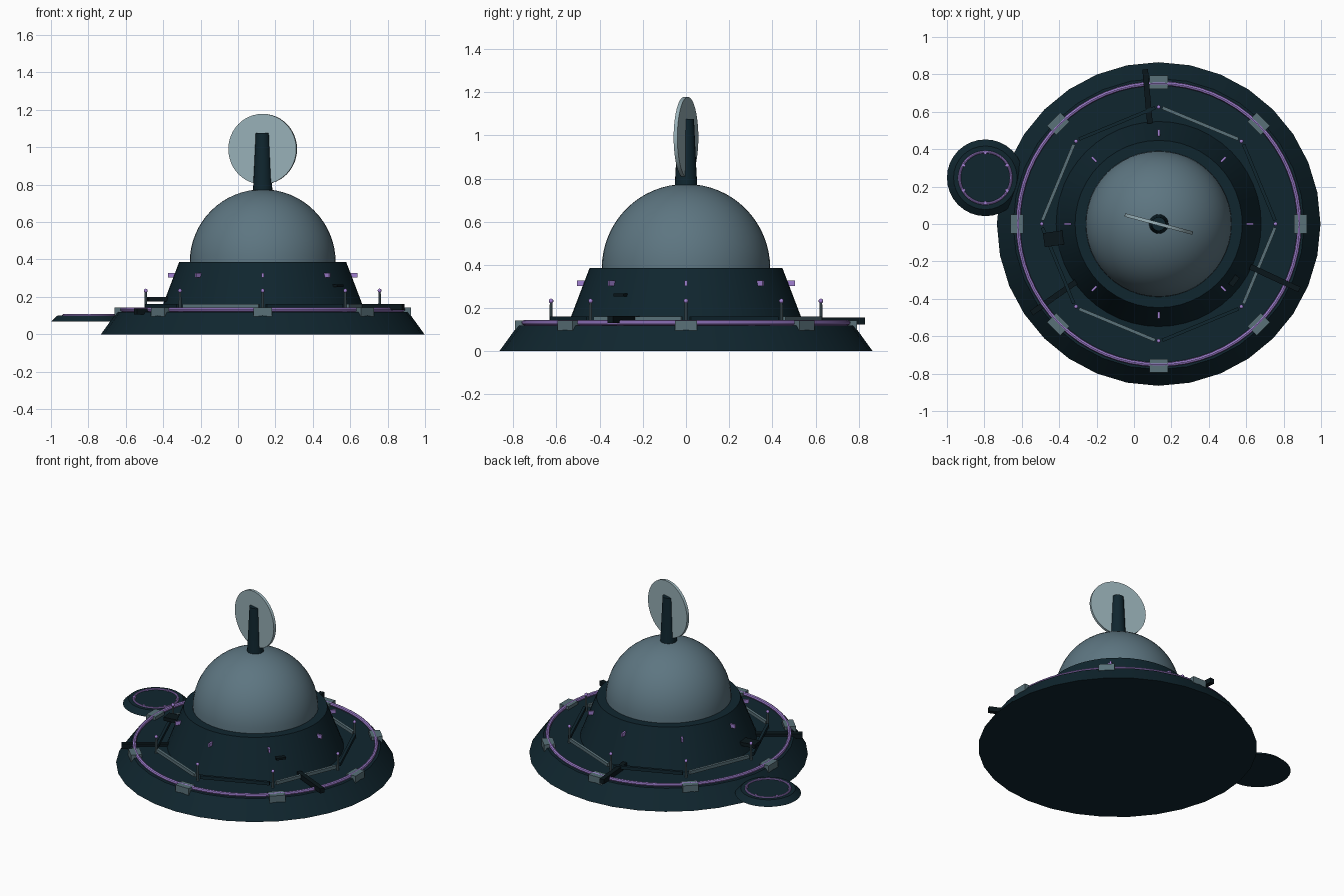
import bpy
import math
from mathutils import Vector

cube = bpy.data.objects.get("Cube")
if cube:
    bpy.data.objects.remove(cube, do_unlink=True)

CX = 0.132  # axis of the main structure


def material(name, rgb):
    m = bpy.data.materials.new(name)
    m.use_nodes = True
    m.diffuse_color = (*rgb, 1)
    m.node_tree.nodes["Principled BSDF"].inputs["Base Color"].default_value = (*rgb, 1)
    return m


hull = material("dark teal hull", (0.005, 0.019, 0.028))
black = material("near black trim", (0.003, 0.008, 0.011))
steel = material("grey blue steel", (0.10, 0.165, 0.19))
glass = material("grey blue dome", (0.11, 0.18, 0.22))
pale = material("pale dish", (0.31, 0.43, 0.47))
purple = material("purple light", (0.36, 0.22, 0.65))


def finish(name, mat, smooth=True):
    o = bpy.context.object
    o.name = name
    o.data.materials.clear()
    o.data.materials.append(mat)
    if smooth:
        bpy.ops.object.shade_smooth_by_angle(angle=math.radians(35))
    return o


def frustum(name, mat, r1, r2, z1, z2, x=CX, y=0, sides=32):
    bpy.ops.mesh.primitive_cone_add(vertices=sides, radius1=r1, radius2=r2, depth=z2 - z1,
                                    location=(x, y, (z1 + z2) / 2))
    return finish(name, mat)


def ring(name, mat, r, thick, z, x=CX, y=0):
    bpy.ops.mesh.primitive_torus_add(major_radius=r, minor_radius=thick, major_segments=64,
                                     minor_segments=8, location=(x, y, z))
    return finish(name, mat)


def polar(r, deg, z, x=CX, y=0):
    a = math.radians(deg)
    return Vector((x + r * math.cos(a), y + r * math.sin(a), z))


def radial_box(name, mat, r, deg, z, size, x=CX, y=0):
    # size is radial length, tangential width, height
    bpy.ops.mesh.primitive_cube_add(size=1, location=polar(r, deg, z, x, y),
                                    rotation=(0, 0, math.radians(deg)))
    o = bpy.context.object
    o.scale = size
    return finish(name, mat, False)


# Main body
frustum("base_platform", hull, 0.865, 0.778, 0, 0.12)
frustum("tower_drum", hull, 0.55, 0.447, 0.115, 0.385, sides=48)

# Dome: upper half of a sphere built as a lathed arc
arc = [(0.39 * math.cos(i * math.pi / 32), 0.385 + 0.39 * math.sin(i * math.pi / 32)) for i in range(16)]
N = 48
verts = [polar(r, 360 * j / N, z) for r, z in arc for j in range(N)] + [Vector((CX, 0, 0.775))]
faces = [(i * N + j, i * N + (j + 1) % N, (i + 1) * N + (j + 1) % N, (i + 1) * N + j)
         for i in range(len(arc) - 1) for j in range(N)]
last = (len(arc) - 1) * N
faces += [(last + j, last + (j + 1) % N, len(verts) - 1) for j in range(N)]
mesh = bpy.data.meshes.new("dome")
mesh.from_pydata(verts, [], faces)
dome = bpy.data.objects.new("dome", mesh)
bpy.context.collection.objects.link(dome)
bpy.ops.object.select_all(action="DESELECT")
dome.select_set(True)
bpy.context.view_layer.objects.active = dome
finish("dome", glass)

# Mast and upright dish
frustum("mast_foot", hull, 0.053, 0.047, 0.75, 0.86, sides=20)
frustum("mast", hull, 0.047, 0.037, 0.86, 1.075, sides=20)
bpy.ops.mesh.primitive_cylinder_add(vertices=48, radius=0.188, depth=0.018, location=(CX, 0, 0.99),
                                    rotation=(math.pi / 2, 0, math.radians(-15)))
finish("dish", pale)

# Light ring around the deck with its clamps, tower lights, posts and rails
ring("deck_light_ring", purple, 0.752, 0.012, 0.132)
for k in range(8):
    deg = 45 * k
    radial_box("ring_clamp", steel, 0.758, deg, 0.119, (0.07, 0.1, 0.046))
    radial_box("tower_light", purple, 0.488, deg, 0.315, (0.036, 0.012, 0.025))
    post = polar(0.625, deg, 0)
    frustum("rail_post", steel, 0.008, 0.006, 0.115, 0.23, post.x, post.y, 8)
    bpy.ops.mesh.primitive_uv_sphere_add(segments=10, ring_count=6, radius=0.011,
                                         location=(post.x, post.y, 0.233))
    finish("post_lamp", purple)
    radial_box("rail_bar", hull if k % 2 == 0 else steel, 0.582, deg + 22.5, 0.15, (0.018, 0.44, 0.022))

# Radial arms on the deck
for deg, z in ((95, 0.14), (215, 0.122), (335, 0.147)):
    radial_box("deck_arm", black, 0.685, deg, z, (0.29, 0.03, 0.032))

# Small ledges on the tower
radial_box("tower_balcony", black, 0.565, 188, 0.188, (0.11, 0.075, 0.024))
radial_box("tower_vent", black, 0.495, -37, 0.26, (0.05, 0.06, 0.014))

# Side landing pad
PX, PY = -0.795, 0.247
frustum("landing_pad", hull, 0.205, 0.17, 0.068, 0.1, PX, PY)
ring("pad_light_ring", purple, 0.138, 0.007, 0.101, PX, PY)
for k in range(6):
    radial_box("pad_light", purple, 0.134, 60 * k + 30, 0.103, (0.02, 0.012, 0.012), PX, PY)
